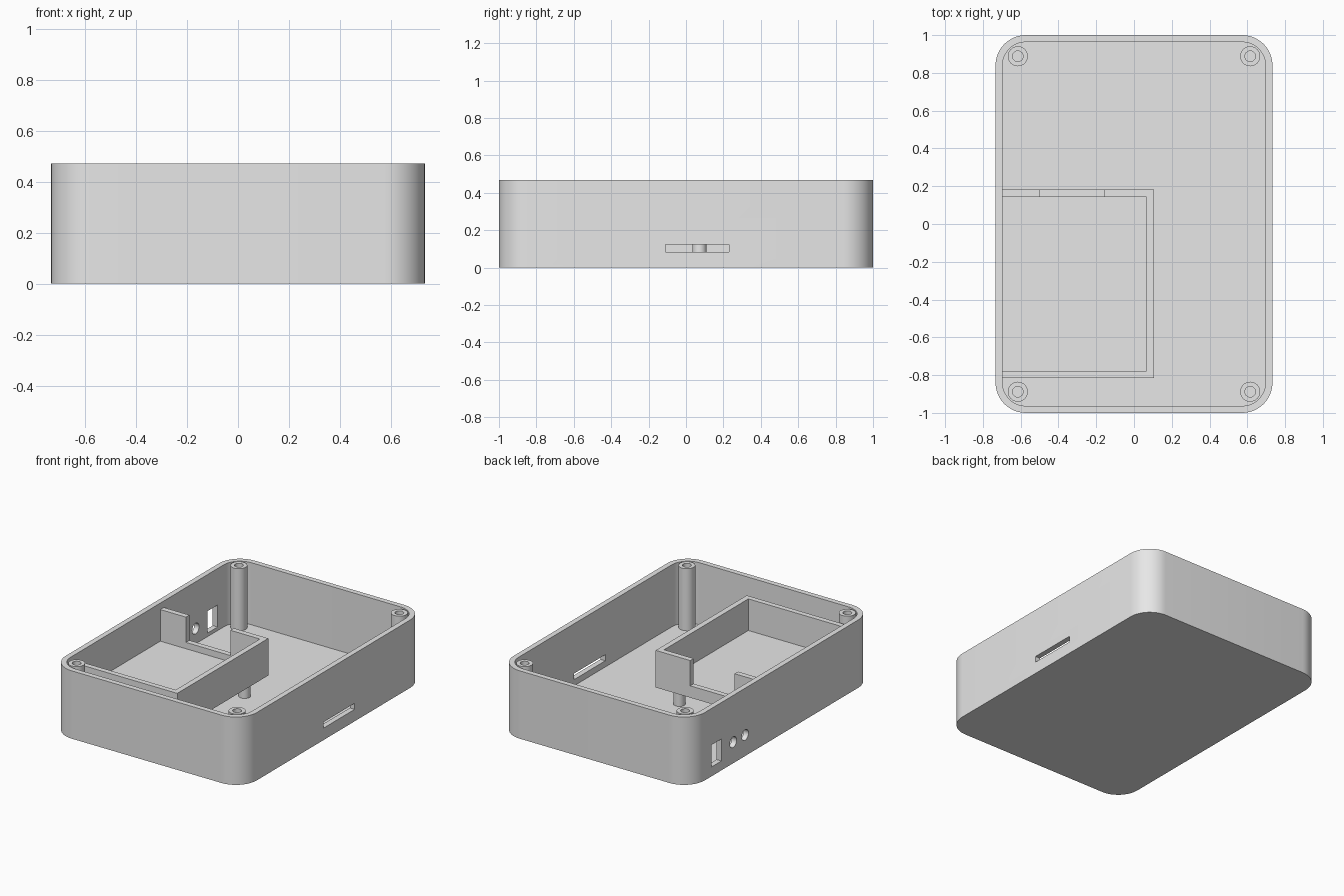
import bpy
import bmesh
import math

if "Cube" in bpy.data.objects:
    bpy.data.objects.remove(bpy.data.objects["Cube"])

HALF_X, HALF_Y, HEIGHT = 0.733, 1.0, 0.47
WALL, FLOOR, CORNER = 0.037, 0.04, 0.16

grey = bpy.data.materials.new("plain_grey")
grey.use_nodes = True
grey.diffuse_color = (0.8, 0.8, 0.8, 1)
grey.node_tree.nodes["Principled BSDF"].inputs["Base Color"].default_value = (0.8, 0.8, 0.8, 1)


def prism(name, outline, z0, z1):
    """Extrude a closed xy outline from z0 to z1."""
    bm = bmesh.new()
    base = bm.faces.new([bm.verts.new((x, y, z0)) for x, y in outline])
    top = bmesh.ops.extrude_face_region(bm, geom=[base])
    verts = [v for v in top["geom"] if isinstance(v, bmesh.types.BMVert)]
    bmesh.ops.translate(bm, verts=verts, vec=(0, 0, z1 - z0))
    bmesh.ops.recalc_face_normals(bm, faces=bm.faces)
    mesh = bpy.data.meshes.new(name)
    bm.to_mesh(mesh)
    bm.free()
    mesh.materials.append(grey)
    obj = bpy.data.objects.new(name, mesh)
    bpy.context.collection.objects.link(obj)
    return obj


def rounded(hx, hy, r, steps=12):
    pts = []
    for quarter, (sx, sy) in enumerate([(1, 1), (-1, 1), (-1, -1), (1, -1)]):
        for i in range(steps + 1):
            a = math.pi / 2 * (quarter + i / steps)
            pts.append((sx * (hx - r) + r * math.cos(a), sy * (hy - r) + r * math.sin(a)))
    return pts


def circle(x, y, r, n=32):
    return [(x + r * math.cos(math.tau * i / n), y + r * math.sin(math.tau * i / n)) for i in range(n)]


def block(name, x0, x1, y0, y1, z0, z1):
    return prism(name, [(x0, y0), (x1, y0), (x1, y1), (x0, y1)], z0, z1)


def cut(target, cutters):
    """Subtract each cutter, bake the result and delete the cutters."""
    for c in cutters:
        c.hide_render = True
        mod = target.modifiers.new("cut", 'BOOLEAN')
        mod.operation, mod.solver, mod.object = 'DIFFERENCE', 'EXACT', c
    bpy.context.view_layer.update()
    graph = bpy.context.evaluated_depsgraph_get()
    baked = bpy.data.meshes.new_from_object(target.evaluated_get(graph))
    target.modifiers.clear()
    target.data = baked
    for c in cutters:
        bpy.data.objects.remove(c)


def smooth(obj):
    bpy.ops.object.select_all(action='DESELECT')
    obj.select_set(True)
    bpy.context.view_layer.objects.active = obj
    bpy.ops.object.shade_smooth_by_angle(angle=math.radians(30))


# Open case with a side slot, a rectangular port and two round ports
case = prism("case_shell", rounded(HALF_X, HALF_Y, CORNER), 0, HEIGHT)
cutters = [
    prism("cavity", rounded(HALF_X - WALL, HALF_Y - WALL, CORNER - WALL), FLOOR, HEIGHT + 0.1),
    block("slot", 0.6, 0.8, -0.11, 0.23, 0.083, 0.125),
    block("port", -0.8, -0.6, 0.66, 0.77, 0.065, 0.217),
]
for y in (0.4, 0.53):
    hole = prism("round_port", circle(0, 0, 0.037), -0.1, 0.1)
    hole.rotation_euler.y = math.pi / 2
    hole.location = (-0.715, y, 0.146)
    cutters.append(hole)
cut(case, cutters)
smooth(case)

# Corner screw posts
for x in (-0.615, 0.615):
    for y in (-0.888, 0.888):
        post = prism("screw_post", circle(x, y, 0.053), FLOOR, HEIGHT)
        cut(post, [prism("screw_hole", circle(x, y, 0.028), HEIGHT - 0.2, HEIGHT + 0.1)])
        smooth(post)

# Raised inner tray with a notch in its back wall
tray = block("inner_tray", -0.698, 0.105, -0.815, 0.182, 0.168, 0.425)
cut(tray, [
    block("tray_cavity", -0.75, 0.067, -0.778, 0.144, 0.206, 0.6),
    block("tray_notch", -0.5, -0.16, 0.1, 0.3, 0.25, 0.6),
])

# Legs under the tray
for x in (-0.595, 0.0):
    for y in (-0.705, 0.072):
        smooth(prism("tray_leg", circle(x, y, 0.038), FLOOR, 0.168))
